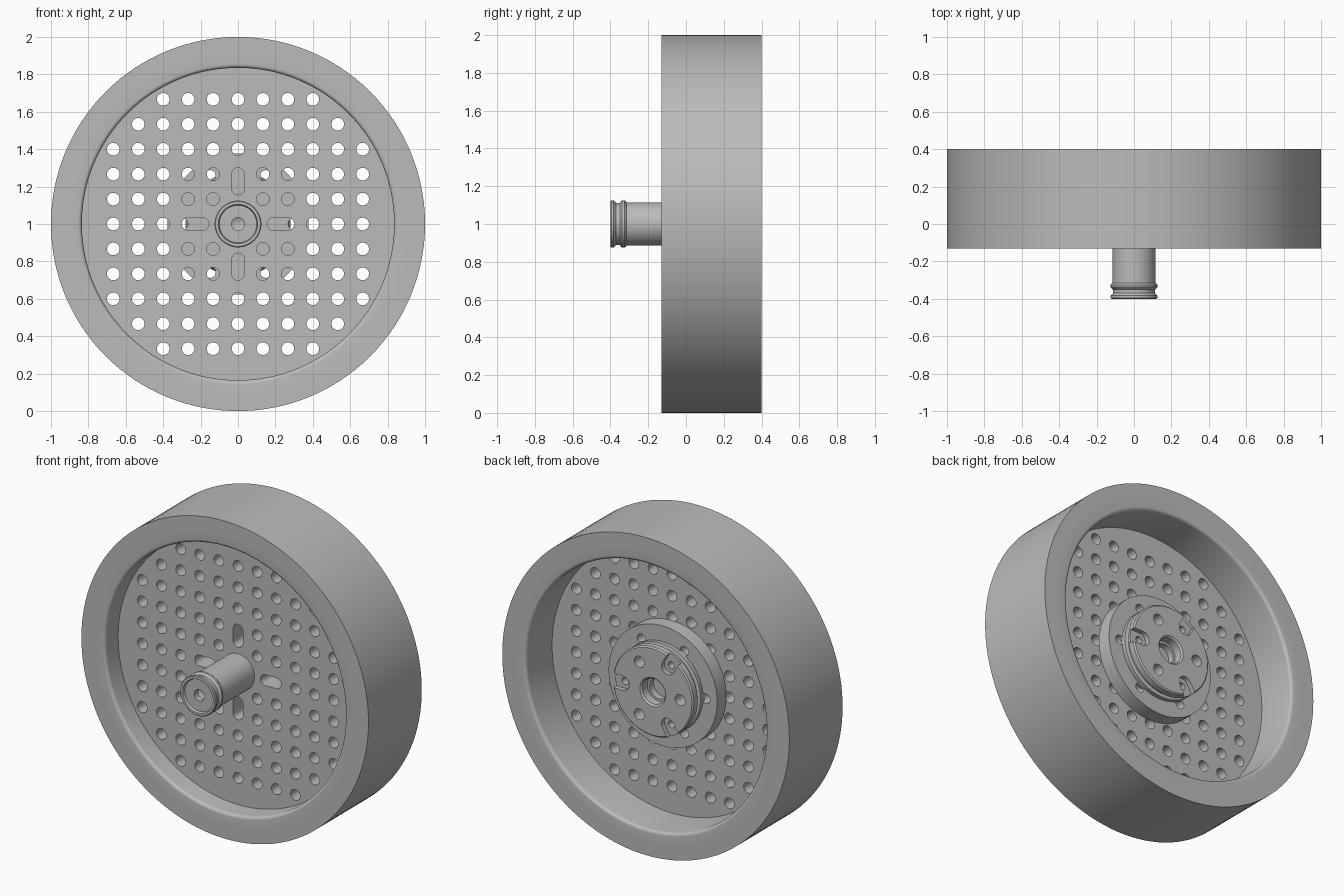
import bpy, bmesh, math
from mathutils import Matrix, Vector

old = bpy.data.objects.get("Cube")
if old:
    bpy.data.objects.remove(old, do_unlink=True)

SEG = 128
CENTRE_Z = 1.0
PITCH = 2 / 15
HOLE_R = 0.034

grey = bpy.data.materials.new("plain grey")
grey.use_nodes = True
grey.diffuse_color = (0.5, 0.5, 0.5, 1)
grey.node_tree.nodes["Principled BSDF"].inputs["Base Color"].default_value = (0.5, 0.5, 0.5, 1)


def make_object(name, bm):
    bmesh.ops.recalc_face_normals(bm, faces=bm.faces)
    mesh = bpy.data.meshes.new(name)
    bm.to_mesh(mesh)
    bm.free()
    mesh.materials.append(grey)
    obj = bpy.data.objects.new(name, mesh)
    obj.location.z = CENTRE_Z
    bpy.context.collection.objects.link(obj)
    return obj


def lathe(name, profile, closed=False, seg=SEG):
    """Spin (radius, y) points around the y axis."""
    bm = bmesh.new()
    verts = [bm.verts.new((r, y, 0)) for r, y in profile]
    edges = [bm.edges.new(pair) for pair in zip(verts, verts[1:])]
    if closed:
        edges.append(bm.edges.new((verts[-1], verts[0])))
    bmesh.ops.spin(bm, geom=verts + edges, cent=(0, 0, 0), axis=(0, 1, 0),
                   angle=math.tau, steps=seg, use_merge=False)
    bmesh.ops.remove_doubles(bm, verts=bm.verts, dist=1e-4)
    return make_object(name, bm)


def add_slot(bm, inner, outer, radius, angle, y0, y1, arc=10):
    """Add a round-ended radial prism; inner == outer gives a round hole."""
    turn = Matrix.Rotation(-angle, 3, "Y")
    pts = []
    for centre, start in ((outer, -math.pi / 2), (inner, math.pi / 2)):
        for i in range(arc + 1):
            a = start + math.pi * i / arc
            pts.append(Vector((centre + radius * math.cos(a), y0, radius * math.sin(a))))
    if inner == outer:
        pts = pts[:arc] + pts[arc + 1:-1]
    face = bm.faces.new([bm.verts.new(turn @ p) for p in pts])
    grown = bmesh.ops.extrude_face_region(bm, geom=[face], use_keep_orig=True)
    moved = [g for g in grown["geom"] if isinstance(g, bmesh.types.BMVert)]
    bmesh.ops.translate(bm, verts=moved, vec=(0, y1 - y0, 0))


def cut(obj, bm):
    cutter = make_object("cutter", bm)
    cutter.hide_render = True
    mod = obj.modifiers.new("cut", "BOOLEAN")
    mod.operation, mod.solver, mod.object = "DIFFERENCE", "EXACT", cutter
    bpy.context.view_layer.objects.active = obj
    bpy.ops.object.modifier_apply(modifier=mod.name)
    bpy.data.objects.remove(cutter, do_unlink=True)


# Outer band and the rim seated flush inside it
outer_band = lathe("outer_band", [(0.915, -0.13), (1, -0.13), (1, 0.4), (0.915, 0.4)], True)
rounding = [(0.855 - 0.02 * math.sin(a), 0.02 * (1 - math.cos(a)))
            for a in (math.pi / 2 * i / 5 for i in range(6))]
rim = lathe("rim", [(0.915, -0.13)] + [(r, -0.13 + d) for r, d in rounding]
            + [(r, 0.4 - d) for r, d in reversed(rounding)] + [(0.915, 0.4)], True)

# Perforated plate with a square grid of holes and four radial slots
plate = lathe("perforated_plate", [(0, 0), (0.85, 0), (0.85, 0.14), (0, 0.14)])
holes = bmesh.new()
for i in range(-5, 6):
    for j in range(-5, 6):
        dist = PITCH * math.hypot(i, j)
        near_axis = i * j == 0 and abs(i + j) <= 2
        if dist < 0.79 and not near_axis:
            add_slot(holes, dist, dist, HOLE_R, math.atan2(j, i), -0.1, 0.2)
for k in range(4):
    add_slot(holes, 0.19, 0.267, HOLE_R, k * math.pi / 2, -0.1, 0.2)
cut(plate, holes)

# Front spindle with a grooved tip, recessed end and centre hole
spindle = lathe("front_spindle", [
    (0, -0.33), (0.035, -0.35), (0.035, -0.385), (0.1, -0.385), (0.105, -0.4),
    (0.12, -0.4), (0.125, -0.395), (0.125, -0.383), (0.112, -0.37), (0.112, -0.35),
    (0.12, -0.345), (0.125, -0.338), (0.125, -0.325), (0.12, -0.318), (0.115, -0.315),
    (0.115, 0.02), (0, 0.02)], seg=64)

# Rear mounting flange with six bolt holes
flange = lathe("rear_flange", [(0, 0.14), (0.378, 0.14), (0.378, 0.23), (0, 0.23)])
bolts = bmesh.new()
for k in range(6):
    add_slot(bolts, 0.298, 0.298, 0.03, k * math.pi / 3, 0.1, 0.3)
cut(flange, bolts)

# Rear hub with a grooved side and stepped bore
hub = lathe("rear_hub", [
    (0, 0.22), (0.065, 0.22), (0.065, 0.27), (0.08, 0.27), (0.08, 0.32), (0.09, 0.33),
    (0.272, 0.33), (0.28, 0.322), (0.28, 0.285), (0.26, 0.28), (0.26, 0.26),
    (0.28, 0.255), (0.28, 0.22), (0.27, 0.2), (0, 0.2)])
notches, screws = bmesh.new(), bmesh.new()
for k in range(3):
    angle = k * math.tau / 3
    add_slot(notches, 0.21, 0.32, 0.045, angle, 0.3, 0.4)
    add_slot(screws, 0.215, 0.215, 0.022, angle, 0.24, 0.4)
    add_slot(screws, 0.19, 0.19, 0.035, angle + math.pi / 3, 0.24, 0.4)
cut(hub, notches)
cut(hub, screws)

# Smooth the round walls and keep the edges crisp
for obj in (outer_band, rim, plate, spindle, flange, hub):
    bpy.ops.object.select_all(action="DESELECT")
    obj.select_set(True)
    bpy.context.view_layer.objects.active = obj
    bpy.ops.object.shade_smooth_by_angle(angle=math.radians(30))
